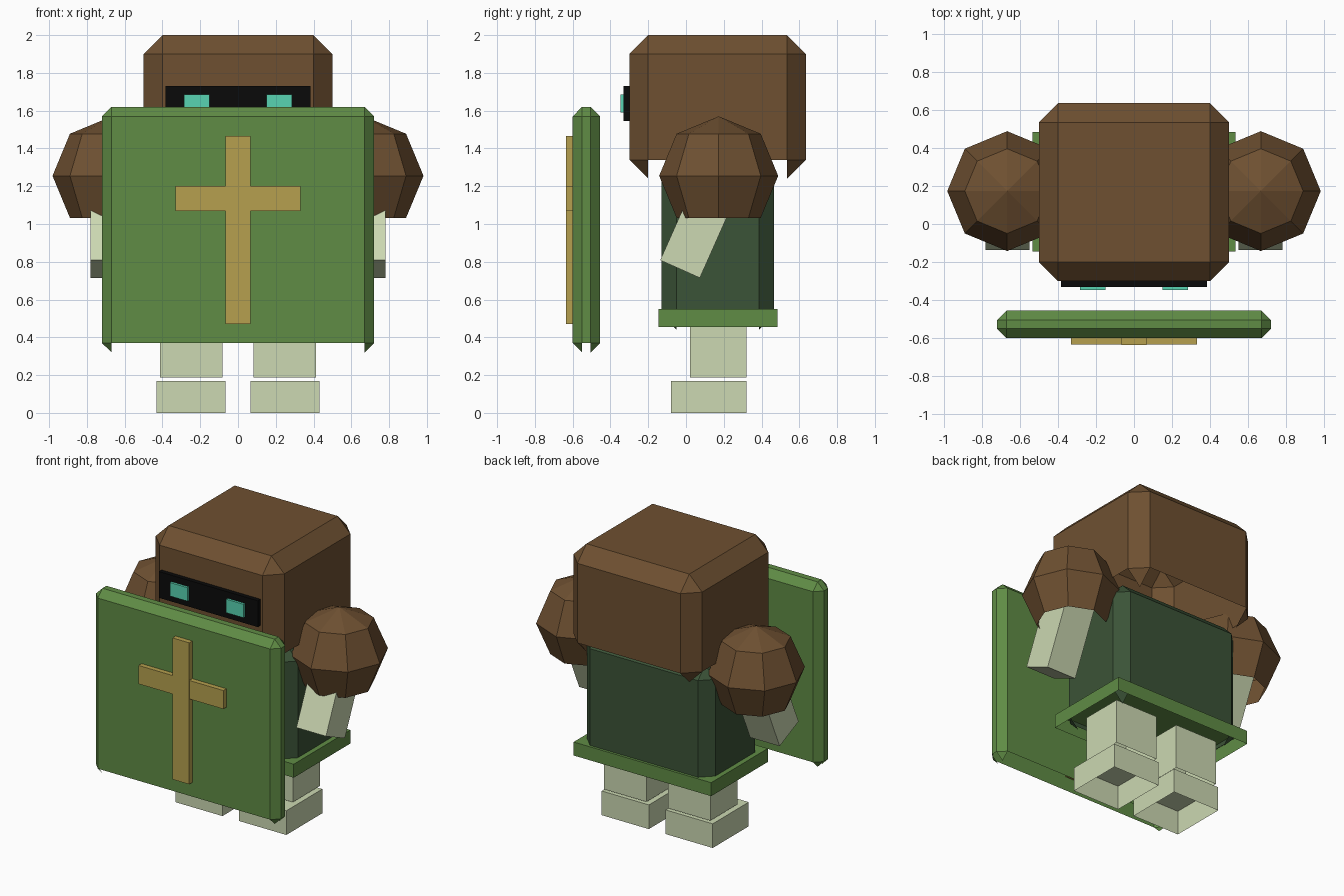
import bpy, bmesh, math
from mathutils import Matrix, Vector

if "Cube" in bpy.data.objects:
    bpy.data.objects.remove(bpy.data.objects["Cube"])


def material(name, rgb):
    # sRGB 0-255 to linear
    lin = [((c / 255 + 0.055) / 1.055) ** 2.4 if c > 10 else c / 255 / 12.92 for c in rgb]
    m = bpy.data.materials.new(name)
    m.use_nodes = True
    m.diffuse_color = (*lin, 1)
    m.node_tree.nodes["Principled BSDF"].inputs["Base Color"].default_value = (*lin, 1)
    return m


brown = material("leather brown", (110, 80, 49))
green = material("shield green", (96, 140, 69))
dark_green = material("tunic dark green", (59, 83, 55))
pale = material("pale cloth", (204, 216, 178))
gold = material("dull gold", (182, 160, 78))
black = material("visor black", (10, 10, 10))
teal = material("eye teal", (88, 212, 178))


def finish(name, bm, mat):
    mesh = bpy.data.meshes.new(name)
    bm.to_mesh(mesh)
    bm.free()
    mesh.materials.append(mat)
    obj = bpy.data.objects.new(name, mesh)
    bpy.context.collection.objects.link(obj)
    return obj


def box(name, mat, xs, ys, zs, bevel=0, open_bottom=False, tilt=0):
    """Box between the given limits, optionally chamfered, hollow below, or tilted about x."""
    lo, hi = Vector((xs[0], ys[0], zs[0])), Vector((xs[1], ys[1], zs[1]))
    bm = bmesh.new()
    bmesh.ops.create_cube(bm, size=1, matrix=Matrix.Diagonal((*(hi - lo), 1)))
    if bevel:
        bmesh.ops.bevel(bm, geom=bm.edges[:], offset=bevel, segments=1, affect='EDGES')
    bm.normal_update()
    if open_bottom:
        # corner triangles stay as small downward points
        under = [f for f in bm.faces if f.normal.z < -0.3 and len(f.verts) == 4]
        bmesh.ops.delete(bm, geom=under, context='FACES')
    place = Matrix.Translation((lo + hi) / 2) @ Matrix.Rotation(tilt, 4, 'X')
    bm.transform(place)
    return finish(name, bm, mat)


def shoulder(name, x):
    """Low-poly ball with the lower cap left open."""
    bm = bmesh.new()
    bmesh.ops.create_uvsphere(bm, u_segments=8, v_segments=4, radius=0.315)
    cap = [v for v in bm.verts if v.co.z < -0.3]
    bmesh.ops.delete(bm, geom=cap, context='VERTS')
    bm.transform(Matrix.Translation((x, 0.173, 1.255)))
    return finish(name, bm, brown)


# Head and face
box("head", brown, (-0.5, 0.5), (-0.3, 0.635), (1.24, 2), 0.1, True)
box("visor", black, (-0.385, 0.385), (-0.33, -0.29), (1.545, 1.73))

# Body
box("torso", dark_green, (-0.5, 0.5), (-0.13, 0.467), (0.44, 1.31), 0.08, True)
box("belt", green, (-0.535, 0.535), (-0.145, 0.485), (0.455, 0.55), 0, True)

# Shield with its emblem
box("shield", green, (-0.72, 0.72), (-0.6, -0.455), (0.32, 1.62), 0.05, True)
box("cross_upright", gold, (-0.065, 0.065), (-0.635, -0.59), (0.47, 1.465))
box("cross_bar", gold, (-0.33, 0.33), (-0.634, -0.59), (1.07, 1.2))

# Paired parts
for side, s in (("left", 1), ("right", -1)):
    def span(a, b):
        return sorted((s * a, s * b))
    box(side + "_eye", teal, span(0.15, 0.285), (-0.347, -0.32), (1.59, 1.685))
    shoulder(side + "_shoulder", s * 0.667)
    box(side + "_arm", pale, span(0.55, 0.78), (-0.045, 0.185), (0.74, 1.24), 0, False,
        math.radians(-24))
    box(side + "_leg", pale, span(0.083, 0.413), (0.02, 0.32), (0.187, 0.5), 0, True)
    box(side + "_foot", pale, span(0.065, 0.432), (-0.08, 0.32), (0, 0.17), 0, True)
